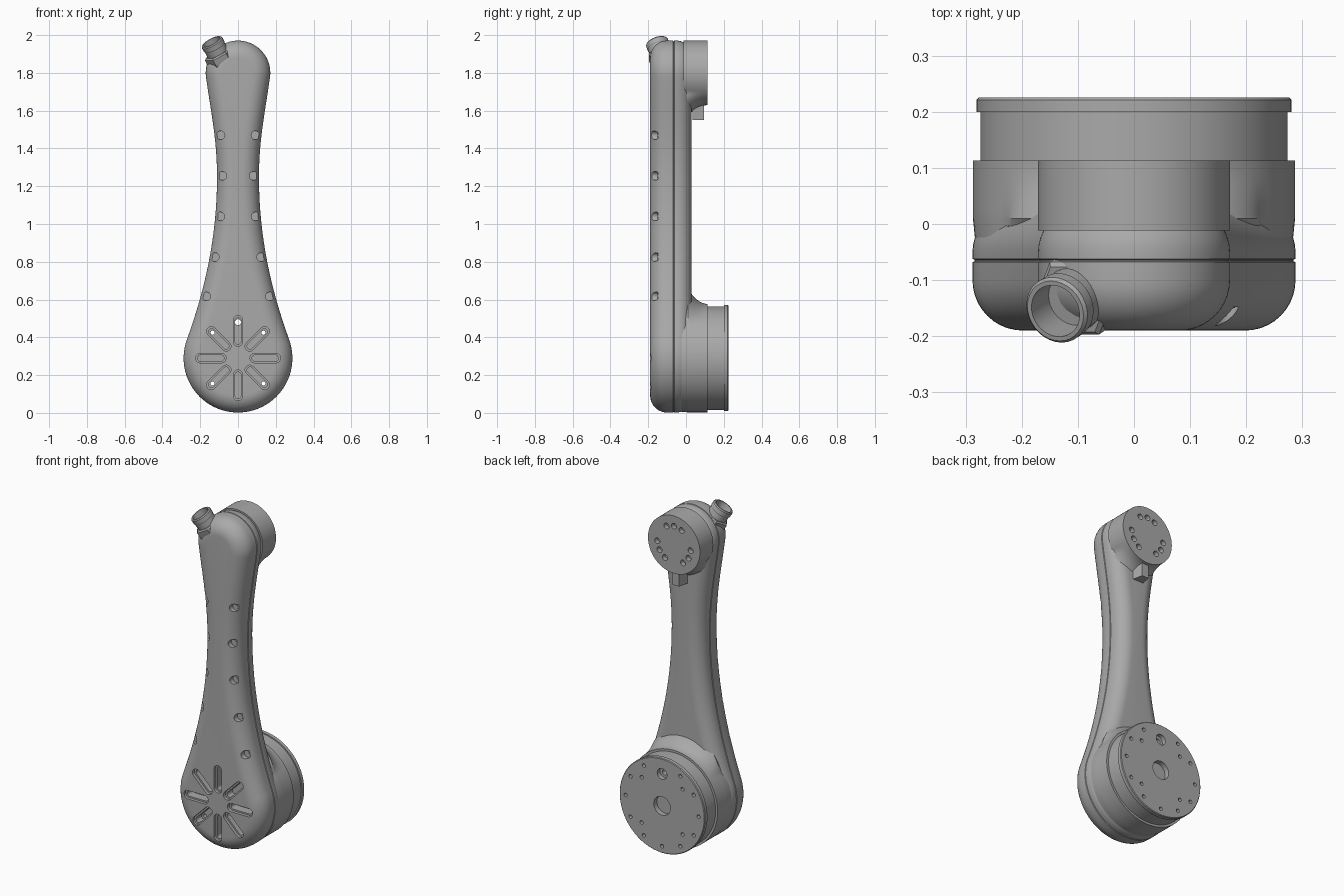
import bpy, bmesh, math
from mathutils import Vector
from mathutils.geometry import interpolate_bezier

if "Cube" in bpy.data.objects:
    bpy.data.objects.remove(bpy.data.objects["Cube"])

TAU = 2 * math.pi
LOW, TOP = 0.29, 1.80          # heights of the two joint axes

grey = bpy.data.materials.new("mid grey")
grey.use_nodes = True
grey.diffuse_color = (0.4, 0.4, 0.4, 1)
grey.node_tree.nodes["Principled BSDF"].inputs["Base Color"].default_value = (0.4, 0.4, 0.4, 1)


def loft(name, solids):
    """Skin each list of rings into a capped solid."""
    bm = bmesh.new()
    for rings in solids:
        loops = [[bm.verts.new(p) for p in ring] for ring in rings]
        n = len(loops[0])
        for a, b in zip(loops, loops[1:]):
            for i in range(n):
                j = (i + 1) % n
                bm.faces.new((a[i], a[j], b[j], b[i]))
        bm.faces.new(loops[0])
        bm.faces.new(loops[-1])
    bmesh.ops.recalc_face_normals(bm, faces=bm.faces)
    mesh = bpy.data.meshes.new(name)
    bm.to_mesh(mesh)
    bm.free()
    mesh.materials.append(grey)
    obj = bpy.data.objects.new(name, mesh)
    bpy.context.collection.objects.link(obj)
    return obj


def turned(x, z, profile, steps=96, up=1):
    """Rings about a y axis; profile holds (radius, y, flare towards the arm)."""
    rings = []
    for r, y, flare in profile:
        ring = []
        for i in range(steps):
            a = TAU * i / steps
            f = max(0, (math.cos(a) - 0.6) / 0.4)
            q = r + flare * f
            ring.append((x + q * math.sin(a), y, z + up * q * math.cos(a)))
        rings.append(ring)
    return rings


def rod(x, z, r, y0, y1, steps=24):
    return turned(x, z, [(r, y0, 0), (r, y1, 0)], steps)


def slot(angle, r0, r1, w, y0, y1):
    """Round-ended radial slot around the lower axis."""
    pts = []
    for i in range(20):
        a = -math.pi / 2 + math.pi * (i % 10) / 9 + math.pi * (i // 10)
        u = (r1 if i < 10 else r0) + w * math.cos(a)
        v = w * math.sin(a)
        pts.append((u * math.cos(angle) - v * math.sin(angle),
                    LOW + u * math.sin(angle) + v * math.cos(angle)))
    return [[(x, y, z) for x, z in pts] for y in (y0, y1)]


def cut(obj, *cutters):
    for c in cutters:
        m = obj.modifiers.new("cut", "BOOLEAN")
        m.operation, m.solver, m.object = "DIFFERENCE", "EXACT", c
    deps = bpy.context.evaluated_depsgraph_get()
    mesh = bpy.data.meshes.new_from_object(obj.evaluated_get(deps))
    obj.modifiers.clear()
    obj.data = mesh


def polar(r, a):
    return r * math.cos(a), r * math.sin(a)


# Arm outline: bottom arc, waisted flank, top arc, then mirrored
half = []
for i in range(1, 31):
    x, z = polar(0.288, math.radians(-90 + 110 * i / 30))
    half.append(Vector((x, LOW + z)))
flank = [[(0.271, 0.388), (0.168, 0.67), (0.111, 0.95), (0.111, 1.25)],
         [(0.111, 1.25), (0.111, 1.45), (0.145, 1.6), (0.169, 1.776)]]
for seg in flank:
    pts = interpolate_bezier(*[Vector((x, z, 0)) for x, z in seg], 20)
    half += [p.to_2d() for p in pts[1:]]
for i in range(1, 24):
    x, z = polar(0.171, math.radians(-8 + 98 * i / 24))
    half.append(Vector((x, TOP + z)))
outline = [Vector((0, LOW - 0.288))] + half + [Vector((0, TOP + 0.171))]
outline += [Vector((-p.x, p.y)) for p in reversed(half)]


def inset(d, y):
    ring = []
    for i, p in enumerate(outline):
        t = (outline[(i + 1) % len(outline)] - outline[i - 1]).normalized()
        ring.append((p.x - t.y * d, y, p.y + t.x * d))
    return ring


# Section across the arm: front rounding, seam groove, back rounding
section = []
for i in range(11):
    a = math.pi / 2 * i / 10
    section.append((0.09 * (1 - math.sin(a)), -0.10 - 0.09 * math.cos(a)))
section += [(0, -0.068), (0.004, -0.066), (0.004, -0.064), (0, -0.062)]
for i in range(11):
    a = math.pi / 2 * i / 10
    section.append((0.08 * (1 - math.cos(a)), -0.05 + 0.08 * math.sin(a)))
arm = loft("arm_shell", [[inset(d, y) for d, y in section]])

# Joint housings with a flare that blends into the arm
flare = [(i / 12, 0.08 * (1 - i / 12) ** 2) for i in range(13)]
lower = loft("lower_housing", [turned(0, LOW, [(0.28, -0.06, 0)] +
             [(0.287, 0.01 + 0.103 * t, e) for t, e in flare])])
upper = loft("upper_housing", [turned(0, TOP,
             [(0.171, -0.012 + 0.125 * t, e) for t, e in flare], up=-1)])

# Lower drum with a lipped flange
drum = loft("lower_drum", [turned(0, LOW, [
    (0.274, 0.09, 0), (0.274, 0.2, 0), (0.281, 0.2, 0),
    (0.281, 0.221, 0), (0.277, 0.225, 0)])])

# Stop tab under the upper housing
tab = [(-0.035, 0.035), (0.035, 0.035), (0.022, 0.095), (-0.022, 0.095)]
loft("stop_tab", [[[(x, y, z) for x, y in tab] for z in (1.55, 1.66)]])

# Cable fitting, tilted out of the top corner
axis = Vector((-0.45, -0.3, 0.84)).normalized()
side = axis.cross(Vector((0, 1, 0))).normalized()
other = axis.cross(side)
tip = Vector((-0.14, -0.155, 1.965))


def fitting(name, profile, steps):
    rings = []
    for r, back in profile:
        ring = []
        for i in range(steps):
            u, v = polar(r, TAU * i / steps)
            ring.append(tip - axis * back + side * u + other * v)
        rings.append(ring)
    return loft(name, [rings])


fitting("cable_nut", [(0.07, 0.19), (0.078, 0.15), (0.078, 0.075), (0.07, 0.068)], 6)
fitting("cable_tube", [(0.058, 0.15), (0.058, 0.035), (0.061, 0.03), (0.061, 0.006),
                       (0.056, 0), (0.048, 0), (0.048, 0.08)], 32)

# Vent slots: a wide recess, then a deeper narrow one
spokes = [TAU * i / 8 for i in range(8)]
wide = loft("wide_cutter", [slot(a, 0.088, 0.2, 0.025, -0.3, -0.172) for a in spokes])
deep = loft("deep_cutter", [slot(a, 0.09, 0.198, 0.016, -0.3, -0.12) for a in spokes])

# Screw pockets down both edges, with screw heads inside
screws = [(s * x, z) for s in (-1, 1) for x, z in
          ((0.168, 0.617), (0.123, 0.825), (0.094, 1.04), (0.083, 1.255), (0.093, 1.47))]
pockets = loft("pocket_cutter", [rod(x, z, 0.023, -0.3, -0.148) for x, z in screws])

# Small holes running right through the lower joint
through = []
for a in spokes[1::2]:
    x, z = polar(0.19, a)
    through.append(rod(x, LOW + z, 0.011, -0.4, 0.4, 16))
through.append(rod(0, LOW + 0.19, 0.016, -0.4, 0.4, 16))
through = loft("through_cutter", through)

# Back face of the drum: centre bore, window and bolt circle
bores = [rod(0, LOW, 0.055, 0.195, 0.4, 40), rod(0, LOW + 0.19, 0.032, 0.2, 0.4)]
for i in range(12):
    if i != 3:
        x, z = polar(0.24, TAU * i / 12)
        bores.append(rod(x, LOW + z, 0.011, 0.195, 0.4, 16))
bores = loft("bore_cutter", bores)

# Back face of the upper housing: three groups of three bolt holes
bolts = []
for i in range(9):
    x, z = polar(0.11, math.radians(90 + 120 * (i // 3) + 27 * (i % 3 - 1)))
    bolts.append(rod(x, TOP + z, 0.017, 0.085, 0.3, 20))
bolts = loft("bolt_cutter", bolts)

cut(arm, wide, deep, pockets, through)
cut(lower, through)
cut(drum, bores, through)
cut(upper, bolts)
for c in (wide, deep, pockets, through, bores, bolts):
    bpy.data.objects.remove(c)
loft("screw_heads", [rod(x, z, 0.012, -0.15, -0.142, 16) for x, z in screws])

# Smooth curved skin, keep machined edges sharp
for o in bpy.data.objects:
    if o.type == "MESH":
        bpy.ops.object.select_all(action="DESELECT")
        o.select_set(True)
        bpy.context.view_layer.objects.active = o
        bpy.ops.object.shade_smooth_by_angle(angle=math.radians(30))
